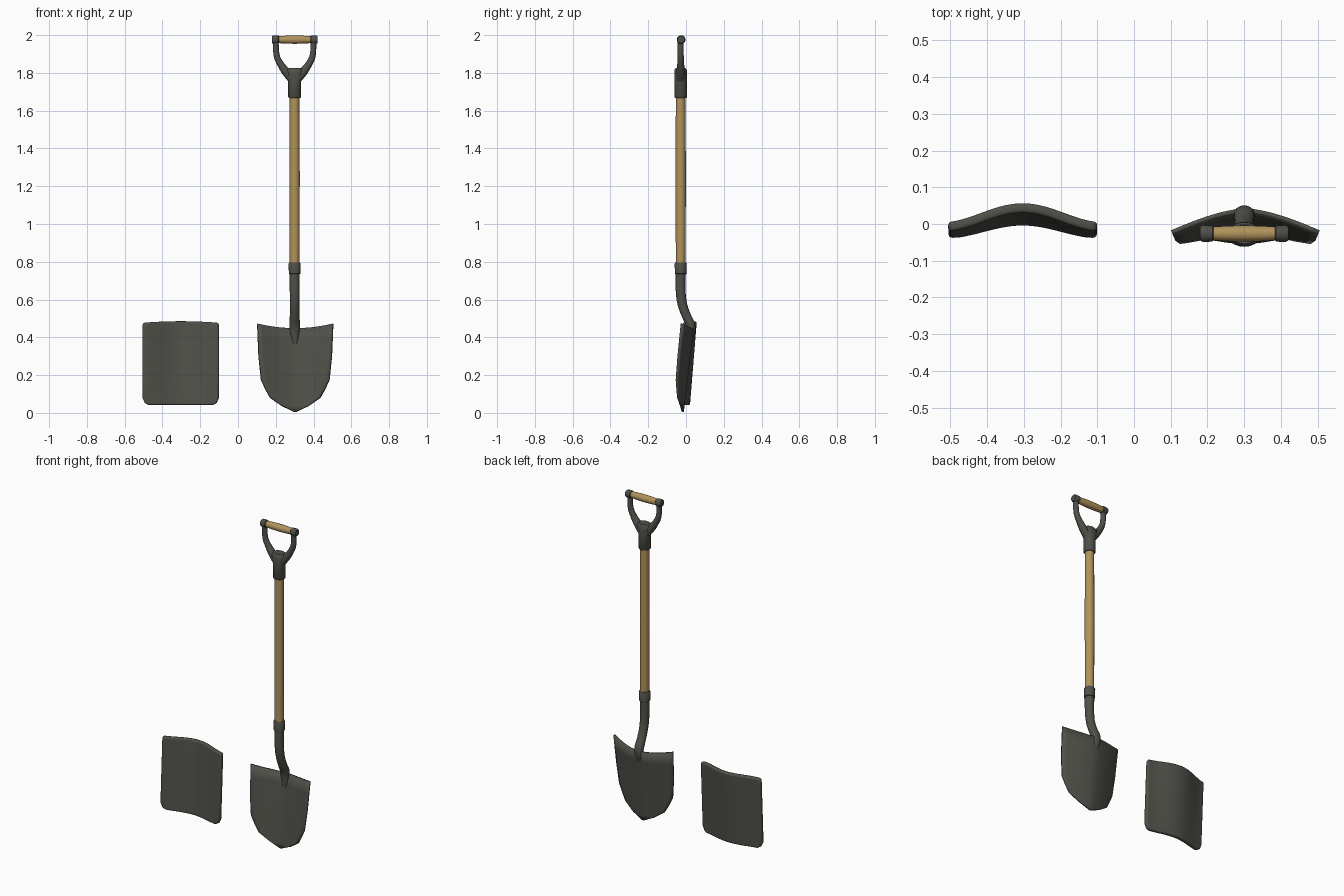
import bpy, bmesh, math
from mathutils import Vector

if "Cube" in bpy.data.objects:
    bpy.data.objects.remove(bpy.data.objects["Cube"])


def material(name, rgb):
    m = bpy.data.materials.new(name)
    m.use_nodes = True
    m.diffuse_color = (*rgb, 1)
    bsdf = m.node_tree.nodes["Principled BSDF"]
    bsdf.inputs["Base Color"].default_value = (*rgb, 1)
    bsdf.inputs["Roughness"].default_value = 0.6
    return m


STEEL = material("dark steel", (0.08, 0.08, 0.068))
WOOD = material("light wood", (0.44, 0.29, 0.105))
SX, SY = 0.3, -0.028    # axis of the shaft


def finish(name, bm, mat, solid=0, bevel=0):
    bmesh.ops.remove_doubles(bm, verts=bm.verts, dist=1e-5)
    bmesh.ops.recalc_face_normals(bm, faces=bm.faces)
    me = bpy.data.meshes.new(name)
    bm.to_mesh(me)
    bm.free()
    me.materials.append(mat)
    ob = bpy.data.objects.new(name, me)
    bpy.context.collection.objects.link(ob)
    if solid:
        mod = ob.modifiers.new("Thickness", 'SOLIDIFY')
        mod.thickness, mod.offset = solid, 0
    if bevel:
        mod = ob.modifiers.new("Rounded edge", 'BEVEL')
        mod.width, mod.segments, mod.angle_limit = bevel, 3, math.radians(50)
    bpy.ops.object.select_all(action='DESELECT')
    ob.select_set(True)
    bpy.context.view_layer.objects.active = ob
    bpy.ops.object.shade_smooth_by_angle(angle=math.radians(40))
    return ob


def sweep(name, pts, side, mat, sides=20, steps=1):
    """Capped tube through (x, y, z, radius along side, other radius)."""
    side = Vector(side)
    path = []
    for i in range(len(pts) - 1):
        quad = [pts[max(0, min(len(pts) - 1, i + k))] for k in (-1, 0, 1, 2)]
        for s in range(steps):
            t = s / steps
            path.append([b + 0.5 * t * (c - a + t * (2*a - 5*b + 4*c - d + t * (3*(b - c) + d - a)))
                         for a, b, c, d in zip(*quad)])
    path.append(pts[-1])
    bm = bmesh.new()
    rings = []
    for i, p in enumerate(path):
        tangent = Vector(path[min(i + 1, len(path) - 1)][:3]) - Vector(path[max(i - 1, 0)][:3])
        other = tangent.cross(side).normalized()
        ring = []
        for k in range(sides):
            a = math.tau * k / sides
            ring.append(bm.verts.new(Vector(p[:3]) + side * p[3] * math.cos(a) + other * p[4] * math.sin(a)))
        rings.append(ring)
    for r, q in zip(rings, rings[1:]):
        for k in range(sides):
            n = (k + 1) % sides
            bm.faces.new((r[k], r[n], q[n], q[k]))
    bm.faces.new(rings[0])
    bm.faces.new(rings[-1])
    return finish(name, bm, mat)


def turned_z(name, profile, mat):
    return sweep(name, [(SX, SY, z, r, r) for z, r in profile], (1, 0, 0), mat)


def turned_x(name, profile, mat):
    return sweep(name, [(SX + x, SY + 0.002, 1.976, r, r) for x, r in profile], (0, 1, 0), mat)


def sheet(name, rows, cols, place, mat, solid, bevel):
    bm = bmesh.new()
    grid = [[bm.verts.new(place(row, 2 * c / cols - 1)) for c in range(cols + 1)] for row in rows]
    for a, b in zip(grid, grid[1:]):
        for c in range(cols):
            bm.faces.new((a[c], a[c + 1], b[c + 1], b[c]))
    return finish(name, bm, mat, solid, bevel)


# pointed shovel blade: rows of height and half width
def blade_point(row, u):
    z, w = row
    x = u * w
    bow = 1 - math.cos(math.pi / 2 * min(1, abs(x) / 0.2))
    y = -0.018 + 0.054 * z / 0.46 - 0.06 * (0.7 * bow + 0.3 * abs(x) / 0.2)
    dip = 0.024 * (1 - u * u) * max(0, (z - 0.3) / 0.172)
    return SX + 0.003 + x, y, z - dip


sheet("shovel_blade",
      [(0.472, 0.2), (0.4, 0.197), (0.3, 0.193), (0.175, 0.18), (0.125, 0.157),
       (0.08, 0.132), (0.037, 0.07), (0.006, 0.004)],
      16, blade_point, STEEL, 0.012, 0)


# separate curved plate with clipped corners
def plate_point(row, u):
    z, w = row
    x = u * w
    t = (z - 0.04) / 0.445
    bow = 0.5 - 0.5 * math.cos(math.pi * min(1, abs(x) / 0.22))
    y = 0.008 + 0.036 * t - (0.036 + 0.016 * t) * bow
    crown = 0.008 * u * u * max(0, t - 0.9) * 10
    return -0.303 + x, y, z - crown


sheet("curved_plate",
      [(0.041, 0.17), (0.053, 0.19), (0.08, 0.202), (0.18, 0.202), (0.28, 0.202),
       (0.38, 0.202), (0.47, 0.202), (0.485, 0.199)],
      20, plate_point, STEEL, 0.026, 0.009)

# bent neck running into the blade
sweep("neck", [(SX, SY, 0.75, 0.027, 0.027), (SX, SY, 0.64, 0.026, 0.026),
               (SX, -0.018, 0.57, 0.025, 0.025), (SX, 0.004, 0.51, 0.026, 0.024),
               (SX, 0.025, 0.465, 0.028, 0.024), (SX, 0.029, 0.42, 0.024, 0.018),
               (SX + 0.002, 0.021, 0.365, 0.01, 0.006)],
      (1, 0, 0), STEEL, steps=5)

# shaft with its collar
turned_z("neck_collar", [(0.734, 0.027), (0.737, 0.031), (0.79, 0.032), (0.797, 0.028)], STEEL)
turned_z("shaft", [(0.78, 0.026), (1.24, 0.027), (1.69, 0.026)], WOOD)

# fork socket widening upward
sweep("fork_socket", [(SX, SY, z, rx, ry) for z, rx, ry in
                      [(1.668, 0.031, 0.031), (1.672, 0.034, 0.034), (1.755, 0.034, 0.034),
                       (1.785, 0.046, 0.034), (1.815, 0.046, 0.033), (1.825, 0.036, 0.026)]],
      (1, 0, 0), STEEL)

# mirrored fork arms and grip caps
for label, s in (("left", 1), ("right", -1)):
    sweep(label + "_fork_arm",
          [(SX + s * x, SY, z, ry, rx) for x, z, ry, rx in
           [(0.015, 1.76, 0.026, 0.018), (0.046, 1.805, 0.023, 0.022), (0.077, 1.85, 0.018, 0.018),
            (0.096, 1.895, 0.016, 0.016), (0.1, 1.97, 0.016, 0.015)]],
          (0, 1, 0), STEEL, sides=16, steps=4)
    turned_x(label + "_grip_cap",
             [(s * x, r) for x, r in
              [(0.084, 0.019), (0.087, 0.022), (0.113, 0.023), (0.12, 0.019)]], STEEL)

# barrel shaped wooden grip
turned_x("grip", [(-0.09, 0.018), (-0.045, 0.021), (0, 0.022), (0.045, 0.021), (0.09, 0.018)], WOOD)
